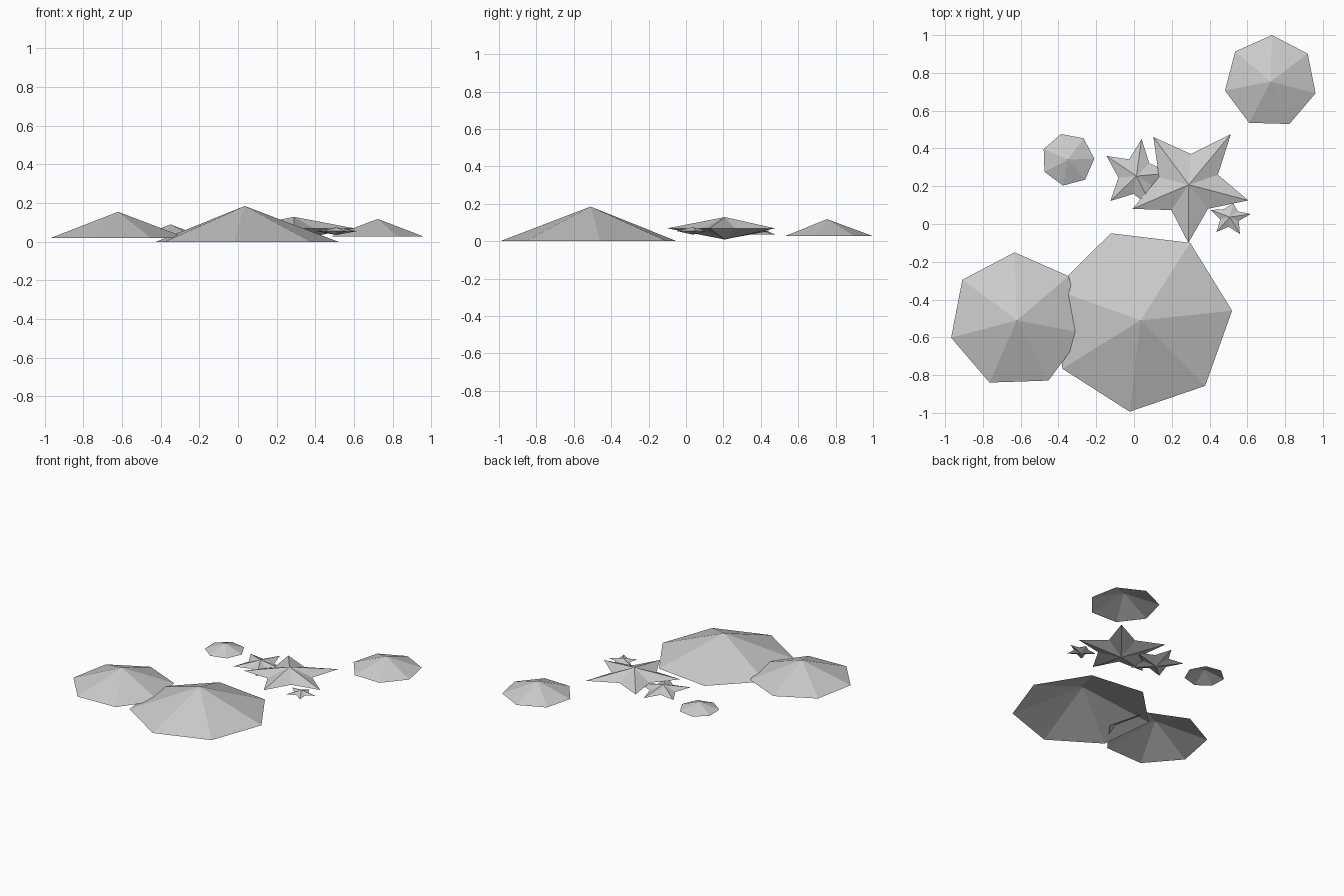
import bpy, bmesh, math

if "Cube" in bpy.data.objects:
    bpy.data.objects.remove(bpy.data.objects["Cube"])

grey = bpy.data.materials.new("light_grey")
grey.diffuse_color = (0.6, 0.6, 0.6, 1)
grey.use_nodes = True
grey.node_tree.nodes["Principled BSDF"].inputs["Base Color"].default_value = grey.diffuse_color


def finish(name, bm):
    mesh = bpy.data.meshes.new(name)
    bm.to_mesh(mesh)
    bm.free()
    mesh.materials.append(grey)
    obj = bpy.data.objects.new(name, mesh)
    bpy.context.collection.objects.link(obj)


def fan(bm, rim, apex, up=True):
    for a, b in zip(rim, rim[1:] + rim[:1]):
        bm.faces.new((a, b, apex) if up else (b, a, apex))


def shell(name, x, y, radius, base, top, start):
    """Open seven-sided cone, hollow underneath."""
    bm = bmesh.new()
    rim = []
    for i in range(7):
        a = math.radians(start) + i * math.tau / 7
        rim.append(bm.verts.new((x + radius * math.cos(a), y + radius * math.sin(a), base)))
    fan(bm, rim, bm.verts.new((x, y, top)))
    finish(name, bm)


def star(name, x, y, z, half, tips, inner):
    """Five-pointed star with a raised centre on both sides; tips run anticlockwise."""
    bm = bmesh.new()
    rim = []
    for i, (tx, ty) in enumerate(tips):
        nx, ny = tips[(i + 1) % 5]
        rim.append(bm.verts.new((tx, ty, z)))
        # notch between this tip and the next
        mx, my = (tx + nx) / 2 - x, (ty + ny) / 2 - y
        s = inner / math.hypot(mx, my)
        rim.append(bm.verts.new((x + mx * s, y + my * s, z)))
    fan(bm, rim, bm.verts.new((x, y, z + half)))
    fan(bm, rim, bm.verts.new((x, y, z - half)), up=False)
    finish(name, bm)


# Shells
shell("large_shell", 0.035, -0.51, 0.487, 0.0, 0.185, 6)
shell("medium_shell", -0.62, -0.51, 0.36, 0.02, 0.155, 40.5)
shell("small_shell", 0.723, 0.754, 0.246, 0.027, 0.118, 88.3)
shell("tiny_shell", -0.35, 0.341, 0.14, 0.037, 0.09, 2)

# Starfish
star("large_star", 0.29, 0.208, 0.069, 0.06,
     [(0.605, 0.125), (0.513, 0.476), (0.103, 0.46), (-0.008, 0.08), (0.288, -0.10)], 0.163)
star("medium_star", 0.013, 0.254, 0.055, 0.036,
     [(0.20, 0.27), (0.04, 0.45), (-0.145, 0.36), (-0.125, 0.122), (0.10, 0.08)], 0.096)
star("small_star", 0.507, 0.037, 0.055, 0.02,
     [(0.617, 0.053), (0.525, 0.11), (0.405, 0.074), (0.437, -0.042), (0.561, -0.053)], 0.052)
